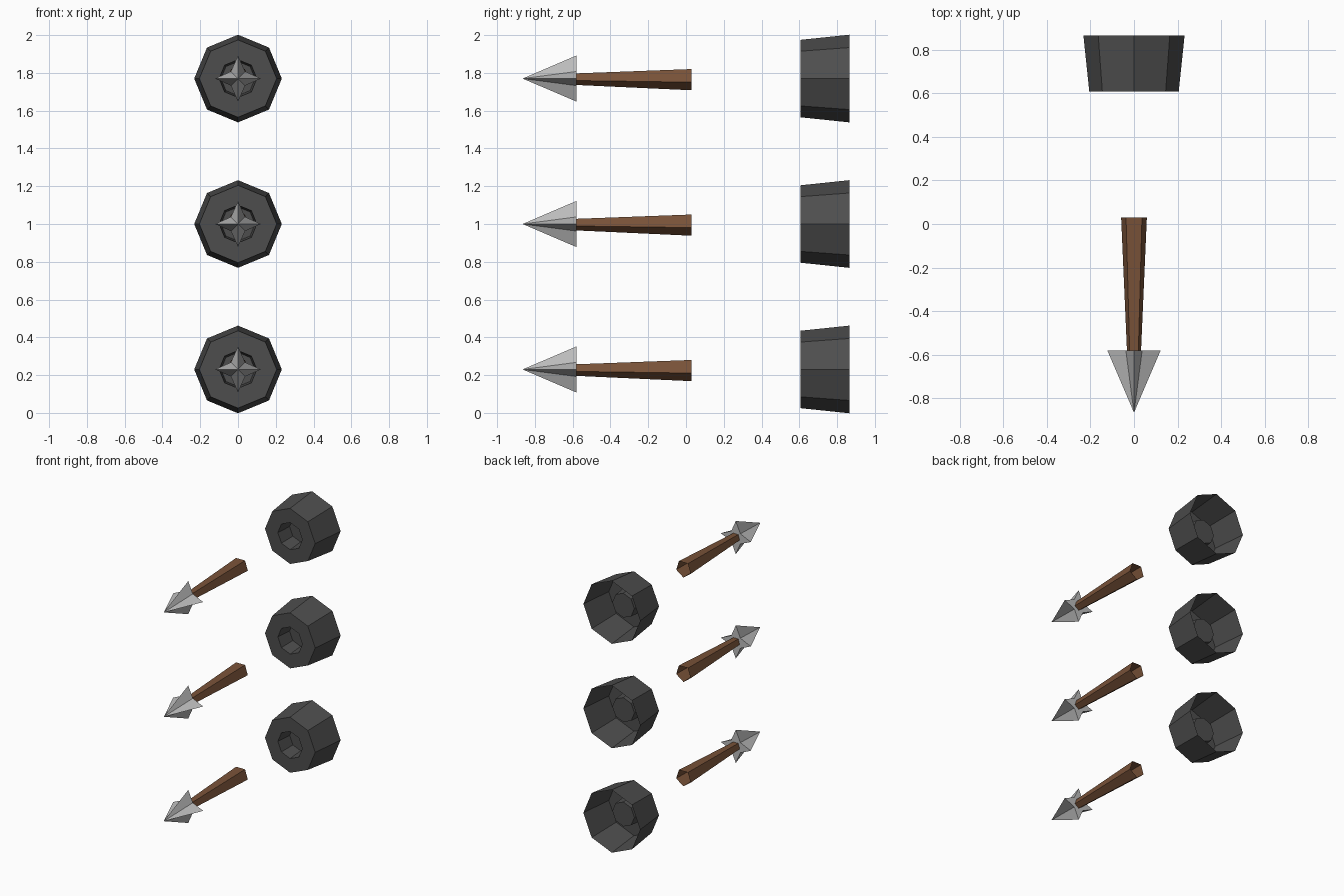
import bpy, bmesh, math

if "Cube" in bpy.data.objects:
    bpy.data.objects.remove(bpy.data.objects["Cube"])


def material(name, rgb):
    m = bpy.data.materials.new(name)
    m.diffuse_color = (*rgb, 1)
    m.use_nodes = True
    m.node_tree.nodes["Principled BSDF"].inputs["Base Color"].default_value = m.diffuse_color
    return m


IRON = material("dark iron", (0.075, 0.075, 0.075))
WOOD = material("brown wood", (0.19, 0.085, 0.04))
STEEL = material("light steel", (0.50, 0.50, 0.50))


def circle(y, radius, sides, start):
    """Ring of points around the y axis, first point at angle start in the xz plane."""
    return [(radius * math.cos(start + math.tau * i / sides), y,
             radius * math.sin(start + math.tau * i / sides)) for i in range(sides)]


def loft(name, rings, mat, z, cap_first=False, cap_last=False):
    """Skin a list of rings along y; a one-point ring makes a tip."""
    bm = bmesh.new()
    loops = [[bm.verts.new(p) for p in ring] for ring in rings]
    for a, b in zip(loops, loops[1:]):
        n = len(a)
        for i in range(n):
            j = (i + 1) % n
            if len(b) == 1:
                bm.faces.new((a[i], a[j], b[0]))
            else:
                bm.faces.new((a[i], a[j], b[j], b[i]))
    if cap_first:
        bm.faces.new(loops[0])
    if cap_last:
        bm.faces.new(loops[-1])
    bmesh.ops.recalc_face_normals(bm, faces=bm.faces)
    mesh = bpy.data.meshes.new(name)
    bm.to_mesh(mesh)
    bm.free()
    mesh.materials.append(mat)
    obj = bpy.data.objects.new(name, mesh)
    obj.location.z = z
    bpy.context.collection.objects.link(obj)
    return obj


UP, DOWN = math.pi / 2, -math.pi / 2
TIP_RADIUS, VALLEY_RADIUS = 0.122, 0.053

for k, z in enumerate((0.23, 1.0, 1.77), 1):
    # Octagonal launcher: open-backed shell with a pocket sunk into its front
    loft(f"launcher_{k}", [circle(0.865, 0.232, 8, UP), circle(0.607, 0.205, 8, UP),
                           circle(0.607, 0.10, 8, UP), circle(0.73, 0.09, 8, UP)],
         IRON, z, cap_last=True)

    # Tapered five-sided shaft, open at the rear
    loft(f"shaft_{k}", [circle(0.03, 0.062, 5, DOWN), circle(-0.58, 0.034, 5, DOWN)], WOOD, z)

    # Four-bladed star-section arrowhead
    star = []
    for i in range(8):
        r = TIP_RADIUS if i % 2 == 0 else VALLEY_RADIUS
        a = i * math.tau / 8
        star.append((r * math.cos(a), -0.58, r * math.sin(a)))
    loft(f"arrowhead_{k}", [star, [(0, -0.865, 0)]], STEEL, z, cap_first=True)
